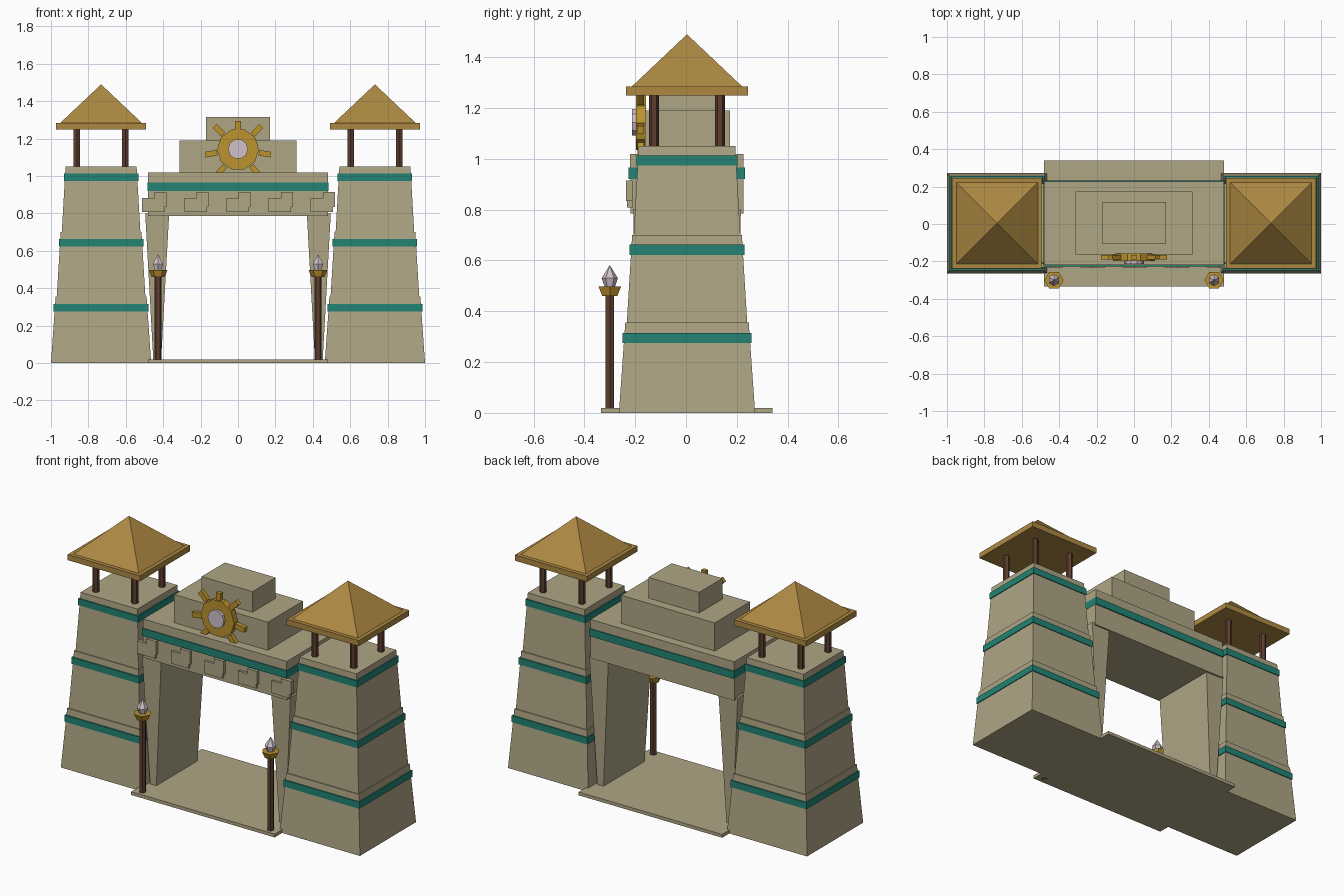
import bpy, bmesh
from math import pi, sin, cos, radians
from mathutils import Matrix, Vector

default = bpy.data.objects.get("Cube")
if default:
    bpy.data.objects.remove(default, do_unlink=True)


def material(name, rgb):
    m = bpy.data.materials.new(name)
    m.use_nodes = True
    m.diffuse_color = (*rgb, 1)
    bsdf = next(n for n in m.node_tree.nodes if n.type == 'BSDF_PRINCIPLED')
    bsdf.inputs["Base Color"].default_value = (*rgb, 1)
    return m


STONE = material("sandstone", (0.43, 0.38, 0.235))
TEAL = material("teal", (0.016, 0.23, 0.175))
THATCH = material("thatch", (0.42, 0.25, 0.055))
GOLD = material("gold", (0.50, 0.29, 0.027))
WOOD = material("dark wood", (0.11, 0.048, 0.028))
CRYSTAL = material("pale crystal", (0.63, 0.53, 0.59))


def finish(name, bm, mat):
    bmesh.ops.recalc_face_normals(bm, faces=bm.faces)
    mesh = bpy.data.meshes.new(name)
    bm.to_mesh(mesh)
    bm.free()
    mesh.materials.append(mat)
    ob = bpy.data.objects.new(name, mesh)
    bpy.context.collection.objects.link(ob)
    return ob


def block(name, mat, x, y, z):
    """Box from (low, high) ranges."""
    bm = bmesh.new()
    bmesh.ops.create_cube(bm, size=1)
    for v in bm.verts:
        v.co = [r[0] if c < 0 else r[1] for c, r in zip(v.co, (x, y, z))]
    return finish(name, bm, mat)


def stack(name, mat, center, rings, sides=6, turn=0.0, stretch=(1, 1)):
    """Faceted solid from (radius, height) rings; radius 0 makes a tip."""
    bm = bmesh.new()
    loops = []
    for r, z in rings:
        count = sides if r else 1
        loops.append([bm.verts.new((center[0] + r * stretch[0] * cos(turn + 2 * pi * i / sides),
                                    center[1] + r * stretch[1] * sin(turn + 2 * pi * i / sides), z))
                      for i in range(count)])
    for a, b in zip(loops, loops[1:]):
        for i in range(sides):
            j = (i + 1) % sides
            ring = [a[i % len(a)], a[j % len(a)], b[j % len(b)], b[i % len(b)]]
            bm.faces.new(list(dict.fromkeys(ring)))
    for end in (loops[0], loops[-1]):
        if len(end) > 1:
            bm.faces.new(end)
    return finish(name, bm, mat)


def square(name, mat, center, rings):
    """Square stack given by half widths."""
    return stack(name, mat, center, [(h * 2 ** 0.5, z) for h, z in rings], 4, pi / 4)


def disc(name, mat, radius, z, y0, y1, sides):
    """Flat-topped polygon plate facing the front."""
    bm = bmesh.new()
    bmesh.ops.create_cone(bm, cap_ends=True, segments=sides, radius1=radius,
                          radius2=radius, depth=y1 - y0,
                          matrix=Matrix.Translation((0, (y0 + y1) / 2, z))
                          @ Matrix.Rotation(pi / 2, 4, 'X') @ Matrix.Rotation(pi / 2, 4, 'Z'))
    return finish(name, bm, mat)


# Towers, pillars and lamps on both sides
for side, s in (("right", -1), ("left", 1)):
    c = (s * 0.732, 0.004)
    square(f"{side}_tower", STONE, c,
           [(0.268, 0), (0.243, 0.355), (0.237, 0.355), (0.216, 0.70),
            (0.210, 0.70), (0.190, 1.05)])
    for n, (half, low) in enumerate(((0.2535, 0.275), (0.226, 0.622), (0.1995, 0.973))):
        square(f"{side}_tower_band_{n + 1}", TEAL, c, [(half, low), (half, low + 0.04)])

    # Watch post roof on four poles
    for px in (-0.13, 0.13):
        for py in (-0.13, 0.13):
            stack(f"{side}_roof_post", WOOD, (c[0] + px, c[1] + py),
                  [(0.0195, 1.04), (0.0195, 1.255)], 6, pi / 2)
    square(f"{side}_roof_eave", THATCH, c, [(0.241, 1.25), (0.241, 1.284)])
    square(f"{side}_roof", THATCH, c, [(0.218, 1.284), (0, 1.49)])

    # Gate pillar, narrower at the foot
    pillar = block(f"{side}_gate_pillar", STONE, (-1, 1), (-1, 1), (0, 0.80))
    for v in pillar.data.vertices:
        top = v.co.z > 0.4
        v.co.x = s * 0.432 + v.co.x * (0.064 if top else 0.02)
        v.co.y = 0.004 + v.co.y * (0.212 if top else 0.196)

    # Lamp
    lamp = (s * 0.428, -0.30)
    stack(f"{side}_lamp_pole", WOOD, lamp, [(0.0195, 0), (0.0195, 0.47)])
    stack(f"{side}_lamp_cup", GOLD, lamp, [(0.034, 0.46), (0.051, 0.497)])
    stack(f"{side}_lamp_crystal", CRYSTAL, lamp,
          [(0.018, 0.49), (0.032, 0.53), (0, 0.582)], 6, pi / 2)

# Floor and lintel
block("floor_slab", STONE, (-0.48, 0.48), (-0.335, 0.34), (0, 0.02))
block("lintel_beam", STONE, (-0.482, 0.482), (-0.218, 0.226), (0.785, 0.93))
block("lintel_band", TEAL, (-0.484, 0.484), (-0.226, 0.233), (0.92, 0.965))
block("lintel_cap", STONE, (-0.48, 0.48), (-0.22, 0.227), (0.965, 1.02))
block("lower_crown", STONE, (-0.313, 0.313), (-0.162, 0.173), (1.015, 1.19))
block("upper_crown", STONE, (-0.17, 0.17), (-0.105, 0.117), (1.185, 1.315))

# Stepped key ornaments along the front of the lintel
for i in range(5):
    x = (i - 2) * 0.225
    block("key_lower", STONE, (x - 0.062, x + 0.058), (-0.232, -0.21), (0.808, 0.883))
    block("key_upper", STONE, (x + 0.004, x + 0.068), (-0.236, -0.21), (0.834, 0.915))

# Sun emblem
SUN_Z = 1.142
disc("sun_disc", GOLD, 0.112, SUN_Z, -0.197, -0.158, 10)
disc("sun_crystal", CRYSTAL, 0.054, SUN_Z + 0.002, -0.213, -0.19, 10)
for angle in (90, 45, 135, -9, 189, -51, 231):
    a = radians(angle)
    reach = 0.12 if angle == 90 else 0.145
    ray = block("sun_ray", GOLD, (reach - 0.032, reach + 0.032), (-0.19, -0.165), (-0.015, 0.015))
    ray.data.transform(Matrix.Translation(Vector((0, 0, SUN_Z))) @ Matrix.Rotation(-a, 4, 'Y'))
